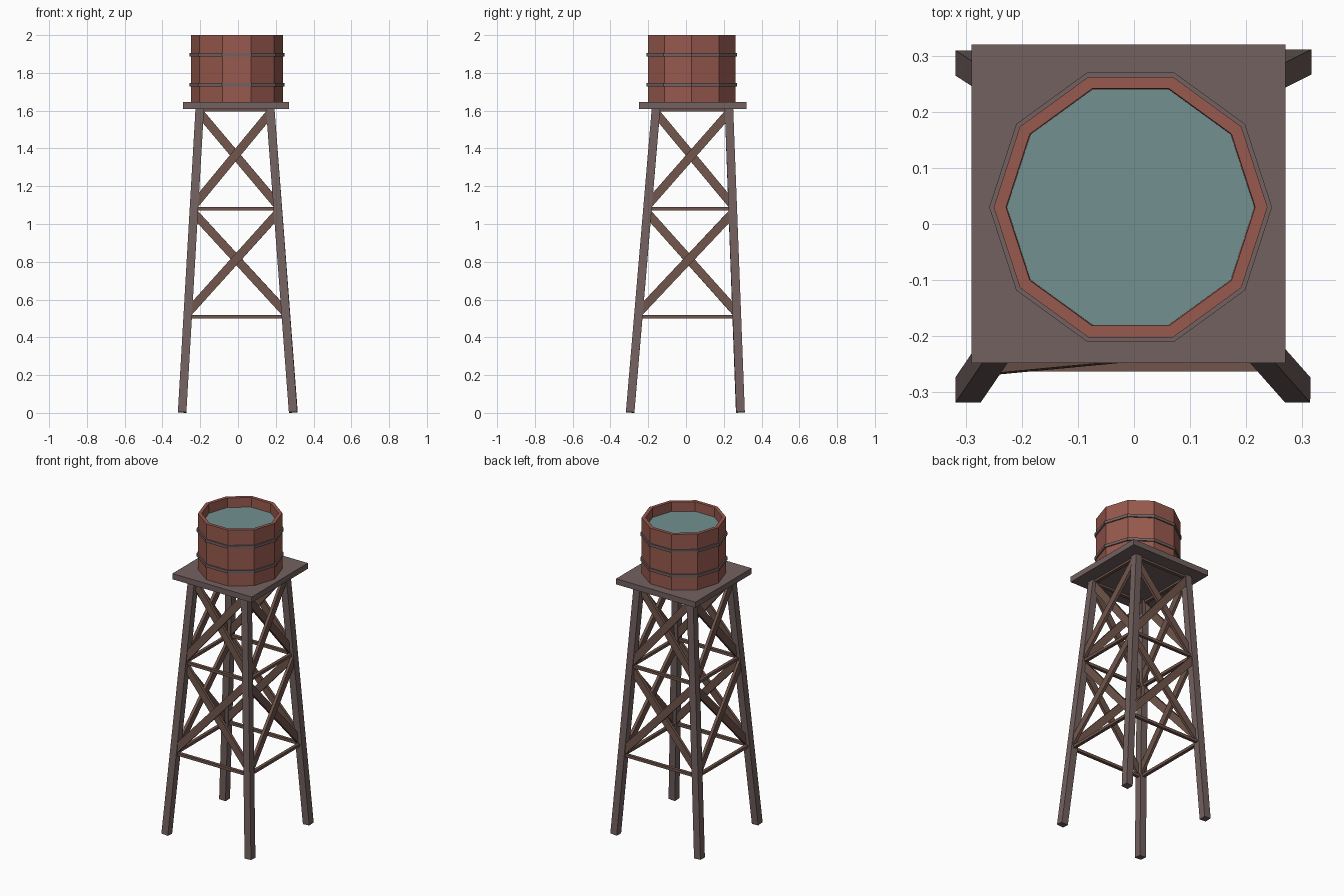
import bpy, bmesh, math
from mathutils import Vector

if "Cube" in bpy.data.objects:
    bpy.data.objects.remove(bpy.data.objects["Cube"])


def material(name, rgb):
    m = bpy.data.materials.new(name)
    m.diffuse_color = (*rgb, 1)
    m.use_nodes = True
    m.node_tree.nodes["Principled BSDF"].inputs["Base Color"].default_value = m.diffuse_color
    return m


WOOD = material("weathered_wood", (0.17, 0.12, 0.115))
BRACE = material("brace_wood", (0.16, 0.09, 0.07))
RED = material("tank_red", (0.31, 0.10, 0.075))
WATER = material("water_teal", (0.17, 0.28, 0.28))


def make(name, verts, faces, mat):
    me = bpy.data.meshes.new(name)
    me.from_pydata(verts, [], faces)
    bm = bmesh.new()
    bm.from_mesh(me)
    bmesh.ops.recalc_face_normals(bm, faces=bm.faces)
    bm.to_mesh(me)
    bm.free()
    me.materials.append(mat)
    ob = bpy.data.objects.new(name, me)
    bpy.context.collection.objects.link(ob)
    return ob


def beam(name, p, q, width, depth, normal, mat):
    """Box from p to q; depth runs along normal, width across it."""
    d = (q - p).normalized()
    side = d.cross(normal).normalized()
    n = side.cross(d).normalized()
    ring = [side * (a * width / 2) + n * (b * depth / 2)
            for a, b in ((-1, -1), (1, -1), (1, 1), (-1, 1))]
    verts = [e + r for e in (p, q) for r in ring]
    faces = [(0, 1, 2, 3), (4, 5, 6, 7)]
    faces += [(i, (i + 1) % 4, (i + 1) % 4 + 4, i + 4) for i in range(4)]
    return make(name, verts, faces, mat)


def lathe(name, profile, mat, closed=True, sides=10, c=(-0.006, 0.03)):
    """Revolve an (r, z) profile into a ten-sided ring, or a capped solid."""
    n = len(profile)
    verts = [(c[0] + r * math.cos(math.tau * s / sides),
              c[1] + r * math.sin(math.tau * s / sides), z)
             for s in range(sides) for r, z in profile]
    faces = []
    for s in range(sides):
        t = (s + 1) % sides
        for k in range(n if closed else n - 1):
            l = (k + 1) % n
            faces.append((s * n + k, t * n + k, t * n + l, s * n + l))
    if not closed:
        faces += [[s * n for s in range(sides)],
                  [s * n + n - 1 for s in range(sides)]]
    return make(name, verts, faces, mat)


# Splayed legs: corners in order front left, front right, back right, back left
FEET = [(-0.296, -0.296), (0.292, -0.296), (0.294, 0.289), (-0.296, 0.287)]
TOPS = [(-0.202, -0.158), (0.170, -0.158), (0.170, 0.227), (-0.202, 0.227)]
NAMES = ["front", "right", "back", "left"]
LEG_TOP = 1.62


def leg_at(i, z):
    a, b = Vector((*FEET[i], 0)), Vector((*TOPS[i], LEG_TOP))
    return a.lerp(b, z / LEG_TOP)


for i, name in enumerate(["front_left", "front_right", "back_right", "back_left"]):
    beam(name + "_leg", leg_at(i, 0.003), leg_at(i, LEG_TOP), 0.045, 0.045,
         Vector((0, 1, 0)), WOOD)

# Rails and crossed braces on each of the four sides
for i, name in enumerate(NAMES):
    j = (i + 1) % 4
    out = Vector([(0, -1, 0), (1, 0, 0), (0, 1, 0), (-1, 0, 0)][i])
    for k, z in enumerate((0.51, 1.08, 1.605)):
        beam(f"{name}_rail_{k}", leg_at(i, z), leg_at(j, z), 0.018, 0.02, out, BRACE)
    for k, (lo, hi) in enumerate(((0.53, 1.06), (1.10, 1.59))):
        shift = out * 0.009
        beam(f"{name}_brace_{k}_a", leg_at(i, lo) + shift, leg_at(j, hi) + shift,
             0.045, 0.018, out, BRACE)
        beam(f"{name}_brace_{k}_b", leg_at(j, lo) - shift, leg_at(i, hi) - shift,
             0.045, 0.018, out, BRACE)

# Platform
beam("platform", Vector((-0.29, 0.036, 1.627)), Vector((0.27, 0.036, 1.627)),
     0.567, 0.036, Vector((0, 0, 1)), WOOD)

# Ten-sided open tank, water and hoops
lathe("tank", [(0.244, 1.64), (0.244, 2.0), (0.222, 2.0), (0.22, 1.92), (0.22, 1.64)], RED)
lathe("water", [(0.221, 1.65), (0.221, 1.94)], WATER, closed=False)
for k, z in enumerate((1.737, 1.895)):
    lathe(f"tank_hoop_{k}", [(0.24, z - 0.009), (0.252, z - 0.009),
                             (0.252, z + 0.009), (0.24, z + 0.009)], WOOD)
